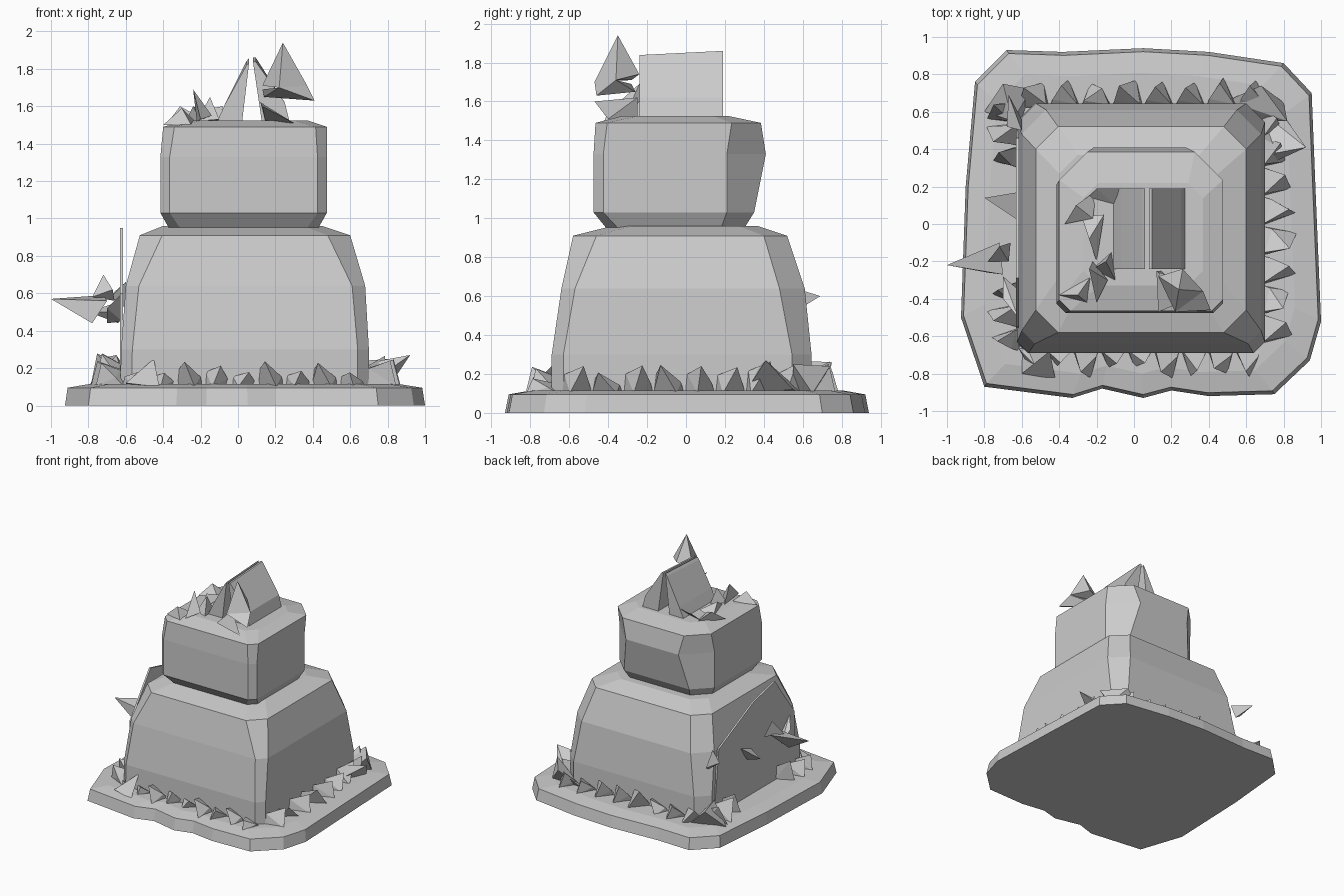
import bpy, bmesh, random
from mathutils import Vector

random.seed(4)


def finish(name, bm):
    bmesh.ops.recalc_face_normals(bm, faces=bm.faces)
    me = bpy.data.meshes.new(name)
    bm.to_mesh(me)
    bm.free()
    ob = bpy.data.objects.new(name, me)
    bpy.context.collection.objects.link(ob)
    return ob


def loft(name, rings):
    """Skin equal-length closed rings and cap both ends."""
    bm = bmesh.new()
    vs = [[bm.verts.new(p) for p in r] for r in rings]
    n = len(vs[0])
    for a, b in zip(vs, vs[1:]):
        for i in range(n):
            j = (i + 1) % n
            bm.faces.new((a[i], a[j], b[j], b[i]))
    bm.faces.new(vs[0][::-1])
    bm.faces.new(vs[-1])
    return finish(name, bm)


def hulls(name, groups):
    """One object made of small faceted convex shards."""
    bm = bmesh.new()
    for pts in groups:
        new = [bm.verts.new(p) for p in pts]
        res = bmesh.ops.convex_hull(bm, input=new)
        junk = {v for v in res["geom_interior"] if isinstance(v, bmesh.types.BMVert)}
        bmesh.ops.delete(bm, geom=list(junk), context='VERTS')
    return finish(name, bm)


def octo(z, x0, x1, y0, y1, cf, cb):
    """Cut-corner rectangle, with separate front and back corner cuts."""
    return [(x0 + cf, y0, z), (x1 - cf, y0, z), (x1, y0 + cf, z), (x1, y1 - cb, z),
            (x1 - cb, y1, z), (x0 + cb, y1, z), (x0, y1 - cb, z), (x0, y0 + cf, z)]


# Uneven cake board
edge = [(-.68, .93), (-.85, .76), (-.9, .2), (-.925, -.5), (-.8, -.87), (-.33, -.93),
        (-.17, -.88), (.05, -.93), (.2, -.89), (.4, -.92), (.75, -.91), (.94, -.73),
        (1, -.52), (.97, .2), (.95, .7), (.8, .86), (.4, .92), (.05, .94), (-.38, .92)]
loft("board", [[(x, y, 0) for x, y in edge],
               [(x * .985, y * .98, .095) for x, y in edge],
               [(x * .86, y * .86, .115) for x, y in edge]])

# Lower tier
loft("lower_tier", [octo(.08, -.63, .7, -.69, .645, .06, .1),
                    octo(.3, -.625, .7, -.69, .645, .06, .1),
                    octo(.64, -.6, .68, -.64, .61, .07, .13),
                    octo(.91, -.525, .6, -.58, .52, .12, .12),
                    octo(.96, -.4, .45, -.38, .37, .1, .1)])

# Flat upright panel on the left side
panel = [(-.56, .15), (-.55, .6), (-.29, .95), (0, .88), (.46, .66), (.52, .15)]
loft("left_panel", [[(x, y, z) for y, z in panel] for x in (-.63, -.615)])

# Upper tier, bulging at the back
loft("upper_tier", [octo(.95, -.37, .43, -.41, .3, .06, .12),
                    octo(1.03, -.415, .475, -.475, .35, .05, .14),
                    octo(1.33, -.415, .475, -.475, .41, .05, .2),
                    octo(1.49, -.4, .475, -.465, .385, .06, .15),
                    octo(1.525, -.27, .37, -.33, .22, .08, .08)])

# Crumbly ruffle around the foot: shards leaning on each wall
# start, end, outward direction, count, reach range, height range
sides = [((-.62, -.66), (.68, -.66), (0, -1), 9, (.09, .17), (.17, .25)),
         ((.68, -.64), (.68, .62), (1, 0), 8, (.1, .2), (.2, .28)),
         ((.72, .62), (-.62, .62), (0, 1), 8, (.13, .165), (.2, .27)),
         ((-.61, .66), (-.61, .3), (-1, 0), 3, (.12, .2), (.22, .28)),
         ((-.61, -.3), (-.61, -.68), (-1, 0), 3, (.12, .19), (.22, .28))]
shards = []
for a, b, out, n, reach, high in sides:
    a, b, o = Vector((*a, .1)), Vector((*b, .1)), Vector((*out, 0))
    step = (b - a) / n
    for i in range(n):
        p = a + step * i
        r, h = random.uniform(*reach), random.uniform(*high) - .1
        up = Vector((0, 0, 1))
        k = random.uniform(.15, .85)
        shards.append([p, p + step, p + step * k + o * r,
                       p + step * (1 - k) + o * r * .8 + up * h,
                       p + step * .9 + o * r * .3 + up * h * .4,
                       p + step * .1 + o * .02 + up * h * .7])
# large corner pieces
shards += [[(.68, .3, .1), (.68, .6, .1), (.92, .41, .27), (.82, .55, .12), (.76, .38, .24)],
           [(.66, .55, .1), (.5, .66, .1), (.68, .74, .24), (.82, .55, .25), (.8, .65, .1)],
           [(-.6, .55, .1), (-.55, .72, .12), (-.7, .75, .26), (-.8, .6, .1), (-.65, .55, .27)],
           [(-.6, -.6, .1), (-.45, -.68, .25), (-.6, -.8, .12), (-.42, -.83, .1)]]
hulls("foot_ruffle", shards)

# Spiky blossoms on the left wall
hulls("left_blossoms", [
    [(-1, -.22, .57), (-.72, -.1, .59), (-.78, -.26, .44), (-.7, -.27, .56)],
    [(-.72, -.12, .7), (-.67, -.2, .62), (-.78, -.2, .58), (-.66, -.1, .56)],
    [(-.8, .14, .5), (-.62, .02, .5), (-.62, .17, .56), (-.64, .1, .44)],
    [(-.7, -.4, .52), (-.62, -.35, .45), (-.62, -.5, .6), (-.7, -.28, .44)],
    [(-.67, .69, .6), (-.6, .5, .66), (-.6, .56, .52), (-.68, .52, .58)]])

# Split tent-shaped topper: two leaning wedges with a gap between
for nm, prof in (("topper_left", [(-.12, 1.5), (.02, 1.5), (.06, 1.86), (.045, 1.84), (-.07, 1.61)]),
                 ("topper_right", [(.13, 1.5), (.28, 1.5), (.25, 1.62), (.095, 1.86), (.08, 1.86)])):
    loft(nm, [[(x, y, z + (y - .19) * .05 * (z > 1.8)) for x, z in prof] for y in (-.24, .19)])

# Pointed crystal and chips on top
hulls("front_crystal", [
    [(.24, -.35, 1.94), (.13, -.28, 1.71), (.22, -.47, 1.7), (.37, -.36, 1.71), (.26, -.24, 1.74)],
    [(.41, -.46, 1.63), (.37, -.36, 1.71), (.22, -.47, 1.7), (.13, -.28, 1.69), (.14, -.26, 1.65)],
    [(.12, -.25, 1.62), (.13, -.47, 1.6), (.3, -.4, 1.51), (.15, -.25, 1.5)]])
hulls("top_chips", [
    [(-.31, .1, 1.6), (-.2, .18, 1.5), (-.37, 0, 1.52), (-.22, .03, 1.55)],
    [(-.24, -.24, 1.69), (-.14, -.3, 1.55), (-.2, -.42, 1.53), (-.22, -.2, 1.52)],
    [(-.15, -.2, 1.65), (-.1, -.3, 1.53), (-.22, -.24, 1.52), (-.12, -.15, 1.52)],
    [(-.3, -.38, 1.59), (-.4, -.38, 1.5), (-.23, -.28, 1.52), (-.25, -.42, 1.5)],
    [(-.24, -.08, 1.6), (-.16, .05, 1.56), (-.2, -.2, 1.52), (-.28, .04, 1.52)],
    [(-.2, .19, 1.58), (-.08, .19, 1.6), (-.1, .1, 1.52), (-.25, .14, 1.52)]])
